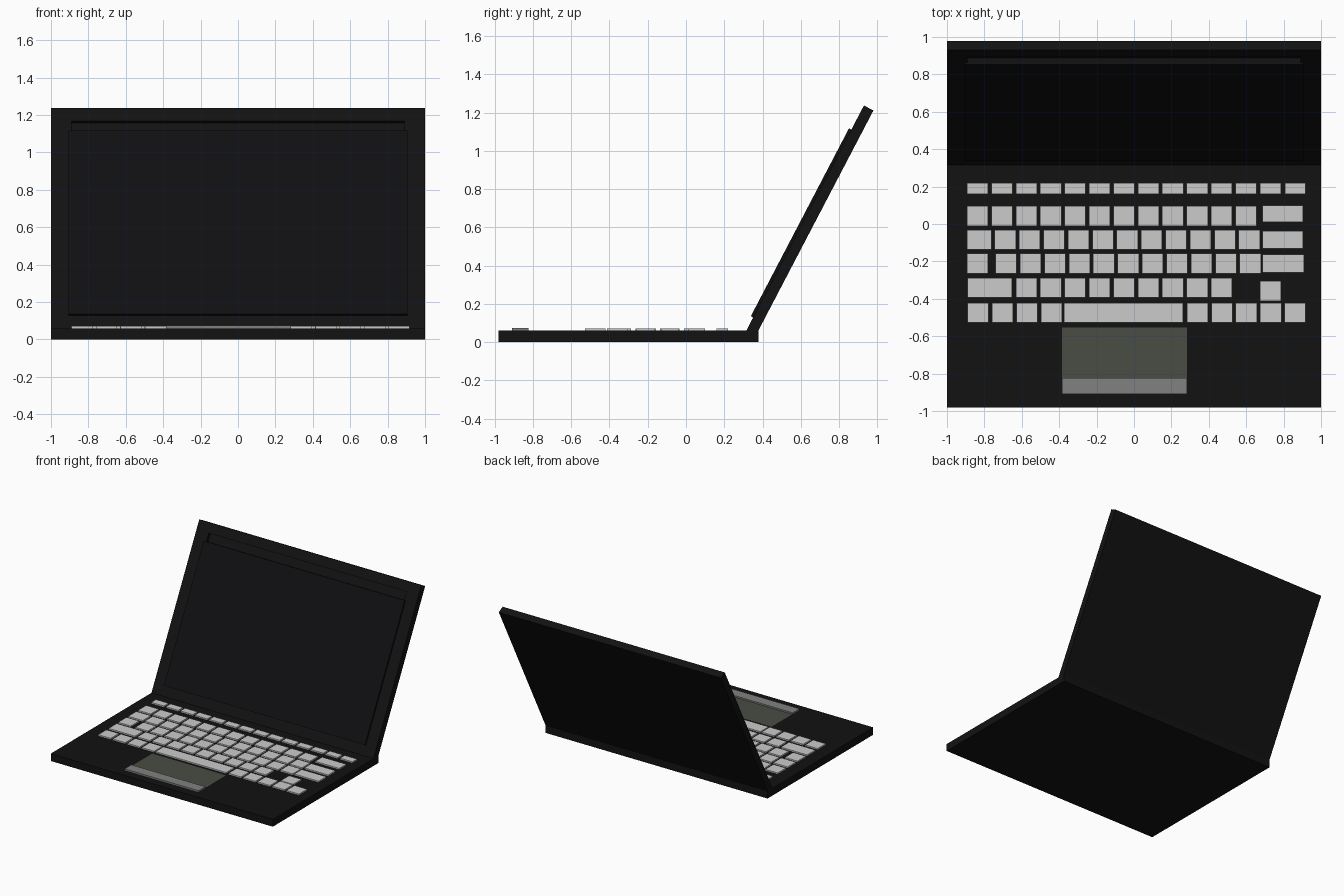
import bpy, bmesh
from mathutils import Vector

if "Cube" in bpy.data.objects:
    bpy.data.objects.remove(bpy.data.objects["Cube"])


def material(name, r, g, b):
    m = bpy.data.materials.new(name)
    m.diffuse_color = (r, g, b, 1)
    m.use_nodes = True
    m.node_tree.nodes["Principled BSDF"].inputs["Base Color"].default_value = m.diffuse_color
    return m


BLACK = material("black_plastic", 0.006, 0.006, 0.006)
SCREEN = material("screen_black", 0.005, 0.005, 0.006)
KEY = material("key_grey", 0.60, 0.60, 0.60)
PAD = material("pad_green_grey", 0.065, 0.075, 0.058)
BUTTON = material("button_grey", 0.22, 0.22, 0.22)


def prism(name, profile, x0, x1, mat):
    """Extrude a (y, z) profile along x."""
    bm = bmesh.new()
    face = bm.faces.new([bm.verts.new((x0, y, z)) for y, z in profile])
    out = bmesh.ops.extrude_face_region(bm, geom=[face])["geom"]
    moved = [v for v in out if isinstance(v, bmesh.types.BMVert)]
    bmesh.ops.translate(bm, verts=moved, vec=(x1 - x0, 0, 0))
    bmesh.ops.recalc_face_normals(bm, faces=bm.faces)
    mesh = bpy.data.meshes.new(name)
    bm.to_mesh(mesh)
    bm.free()
    mesh.materials.append(mat)
    ob = bpy.data.objects.new(name, mesh)
    bpy.context.collection.objects.link(ob)
    return ob


def box(name, x0, x1, y0, y1, z0, z1, mat):
    return prism(name, [(y0, z0), (y1, z0), (y1, z1), (y0, z1)], x0, x1, mat)


# Base
TOP = 0.06
box("base", -1, 1, -0.98, 0.38, 0, TOP, BLACK)

# Tilted lid: u runs up the lid, v points out of its front face
HINGE = Vector((0.314, 0.058))
UP = Vector((0.616, 1.179)).normalized()
OUT = Vector((-UP.y, UP.x))


def lid_point(u, v):
    return tuple(HINGE + UP * u + OUT * v)


def lid_rect(u0, u1, v0, v1):
    return [lid_point(u0, v0), lid_point(u1, v0), lid_point(u1, v1), lid_point(u0, v1)]


lid = prism("lid", [lid_point(0, 0), lid_point(1.33, 0), lid_point(1.33, -0.056),
                    (0.377, 0.058)], -1, 1, BLACK)

# Recessed strip above the screen
cutter = prism("recess_cutter", lid_rect(1.15, 1.253, -0.025, 0.05), -0.89, 0.89, BLACK)
cutter.hide_render = True
cutter.hide_viewport = True
cut = lid.modifiers.new("recess", 'BOOLEAN')
cut.operation = 'DIFFERENCE'
cut.object = cutter
cut.solver = 'EXACT'

# Raised screen panel
prism("screen", lid_rect(0.08, 1.188, -0.03, 0.014), -0.905, 0.905, SCREEN)

# Touchpad and its button bar
box("touchpad", -0.385, 0.283, -0.823, -0.553, TOP - 0.01, TOP + 0.002, PAD)
box("touchpad_button", -0.385, 0.283, -0.91, -0.823, TOP - 0.01, 0.074, BUTTON)

# Keyboard
PITCH, WIDTH = 0.1305, 0.113


def key(x0, x1, y0, y1):
    box("key", x0, x1, y0, y1, TOP - 0.01, 0.071, KEY)


def key_row(start, count, y0, y1):
    for i in range(count):
        x = start + i * PITCH
        key(x, x + WIDTH, y0, y1)


# Function row
key_row(-0.893, 13, 0.16, 0.22)
key(0.806, 0.918, 0.16, 0.22)
# Number row
key_row(-0.893, 12, -0.01, 0.095)
key(0.688, 0.904, 0.01, 0.10)
# Upper letter row
key(-0.893, -0.762, -0.137, -0.033)
key_row(-0.745, 11, -0.137, -0.033)
key(0.688, 0.904, -0.13, -0.038)
# Middle letter row
key(-0.893, -0.78, -0.265, -0.158)
key_row(-0.74, 11, -0.265, -0.158)
key(0.688, 0.908, -0.26, -0.163)
# Lower letter row
key(-0.89, -0.652, -0.393, -0.288)
key_row(-0.632, 9, -0.393, -0.288)
key(0.674, 0.785, -0.412, -0.305)
# Space bar row
key_row(-0.89, 4, -0.527, -0.422)
key(-0.374, 0.262, -0.527, -0.422)
key_row(0.283, 5, -0.527, -0.422)
